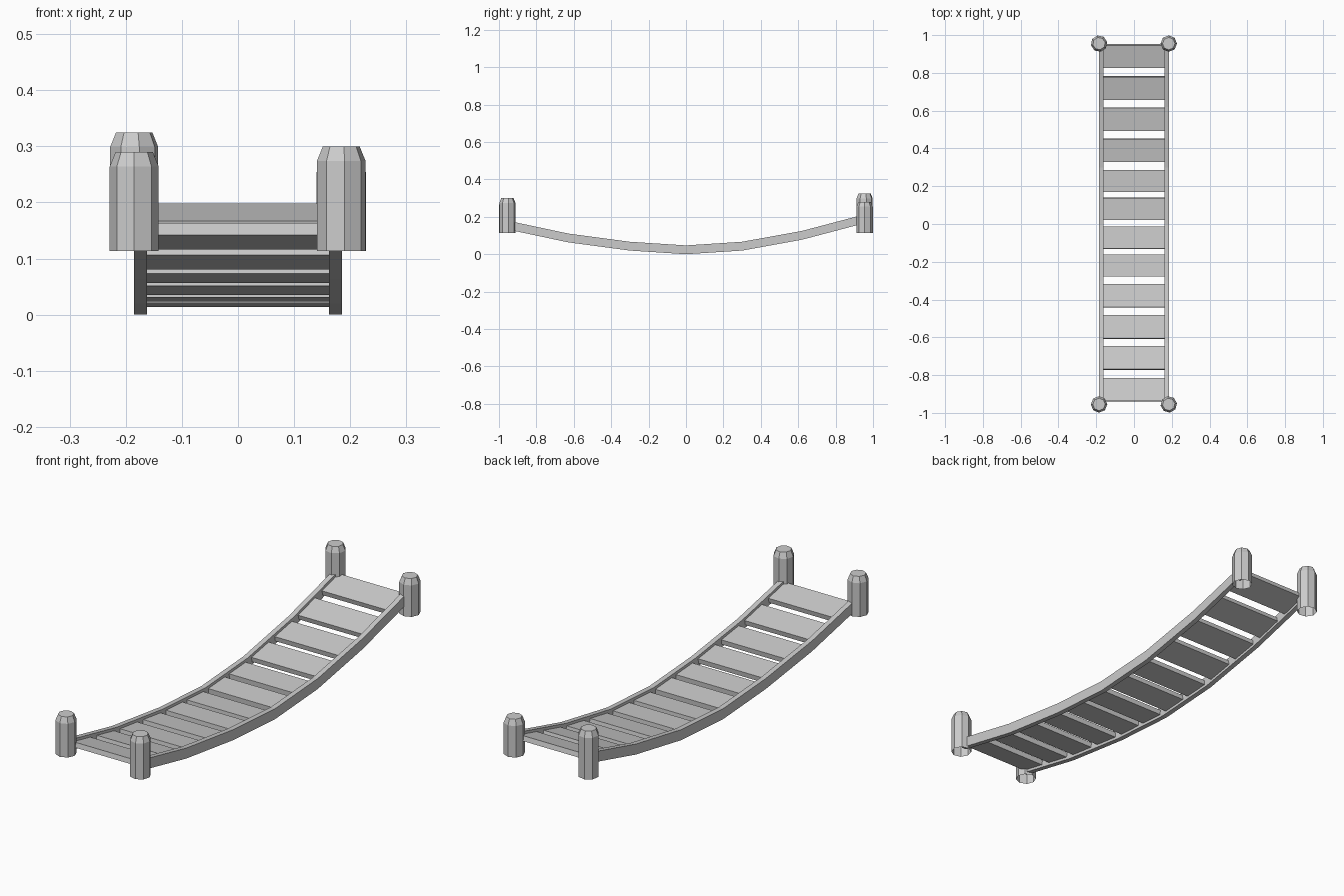
import bpy, bmesh, math
from mathutils import Matrix, Vector

cube = bpy.data.objects.get("Cube")
if cube:
    bpy.data.objects.remove(cube, do_unlink=True)

grey = bpy.data.materials.new("plain_grey")
grey.use_nodes = True
grey.diffuse_color = (0.6, 0.6, 0.6, 1)
grey.node_tree.nodes["Principled BSDF"].inputs["Base Color"].default_value = (0.6, 0.6, 0.6, 1)

# Sagging centre line of the bridge: (y, z)
SAG = [(-0.95, 0.155), (-0.63, 0.087), (-0.3, 0.043), (0, 0.0235),
       (0.3, 0.043), (0.62, 0.101), (0.95, 0.188)]


def finish(name, bm):
    bmesh.ops.recalc_face_normals(bm, faces=bm.faces)
    mesh = bpy.data.meshes.new(name)
    bm.to_mesh(mesh)
    bm.free()
    mesh.materials.append(grey)
    obj = bpy.data.objects.new(name, mesh)
    bpy.context.collection.objects.link(obj)
    return obj


def rail(name, side):
    # Rectangular section swept along the sag
    bm = bmesh.new()
    rings = []
    for y, z in SAG:
        rings.append([bm.verts.new((side * x, y, z + h)) for x, h in
                      ((0.162, -0.0235), (0.185, -0.0235), (0.185, 0.0235), (0.162, 0.0235))])
    for a, b in zip(rings, rings[1:]):
        for i in range(4):
            j = (i + 1) % 4
            bm.faces.new((a[i], a[j], b[j], b[i]))
    bm.faces.new(rings[0])
    bm.faces.new(rings[-1])
    finish(name, bm)


def post(name, x, y, top, turn):
    # Eight-sided post with a chamfered cap and an open foot
    bm = bmesh.new()
    rings = []
    for r, z in ((0.0437, 0.113), (0.0437, top - 0.026), (0.033, top)):
        angles = [math.radians(turn) + math.tau * i / 8 for i in range(8)]
        rings.append([bm.verts.new((x + r * math.cos(a), y + r * math.sin(a), z)) for a in angles])
    for a, b in zip(rings, rings[1:]):
        for i in range(8):
            j = (i + 1) % 8
            bm.faces.new((a[i], a[j], b[j], b[i]))
    bm.faces.new(rings[-1])
    finish(name, bm)


def slat(name, y, length):
    # Board tilted to the slope of its stretch of rail
    for (y0, z0), (y1, z1) in zip(SAG, SAG[1:]):
        if y0 <= y <= y1:
            slope = (z1 - z0) / (y1 - y0)
            z = z0 + slope * (y - y0)
            break
    bm = bmesh.new()
    bmesh.ops.create_cube(bm, size=1)
    place = (Matrix.Translation(Vector((0, y, z))) @ Matrix.Rotation(math.atan(slope), 4, 'X')
             @ Matrix.Diagonal((0.326, length, 0.022, 1)))
    bm.transform(place)
    finish(name, bm)


rail("left_rail", 1)
rail("right_rail", -1)

post("front_left_post", 0.184, -0.955, 0.30, 8)
post("front_right_post", -0.185, -0.955, 0.29, 0)
post("back_left_post", 0.184, 0.955, 0.28, 0)
post("back_right_post", -0.185, 0.955, 0.325, 12)

# Two slats on each stretch
centres = [-0.878, -0.71, -0.545, -0.38, -0.22, -0.073,
           0.08, 0.228, 0.39, 0.555, 0.72, 0.889]
for n, y in enumerate(centres):
    slat(f"slat_{n + 1}", y, 0.117 if abs(y) < 0.3 else 0.124)
